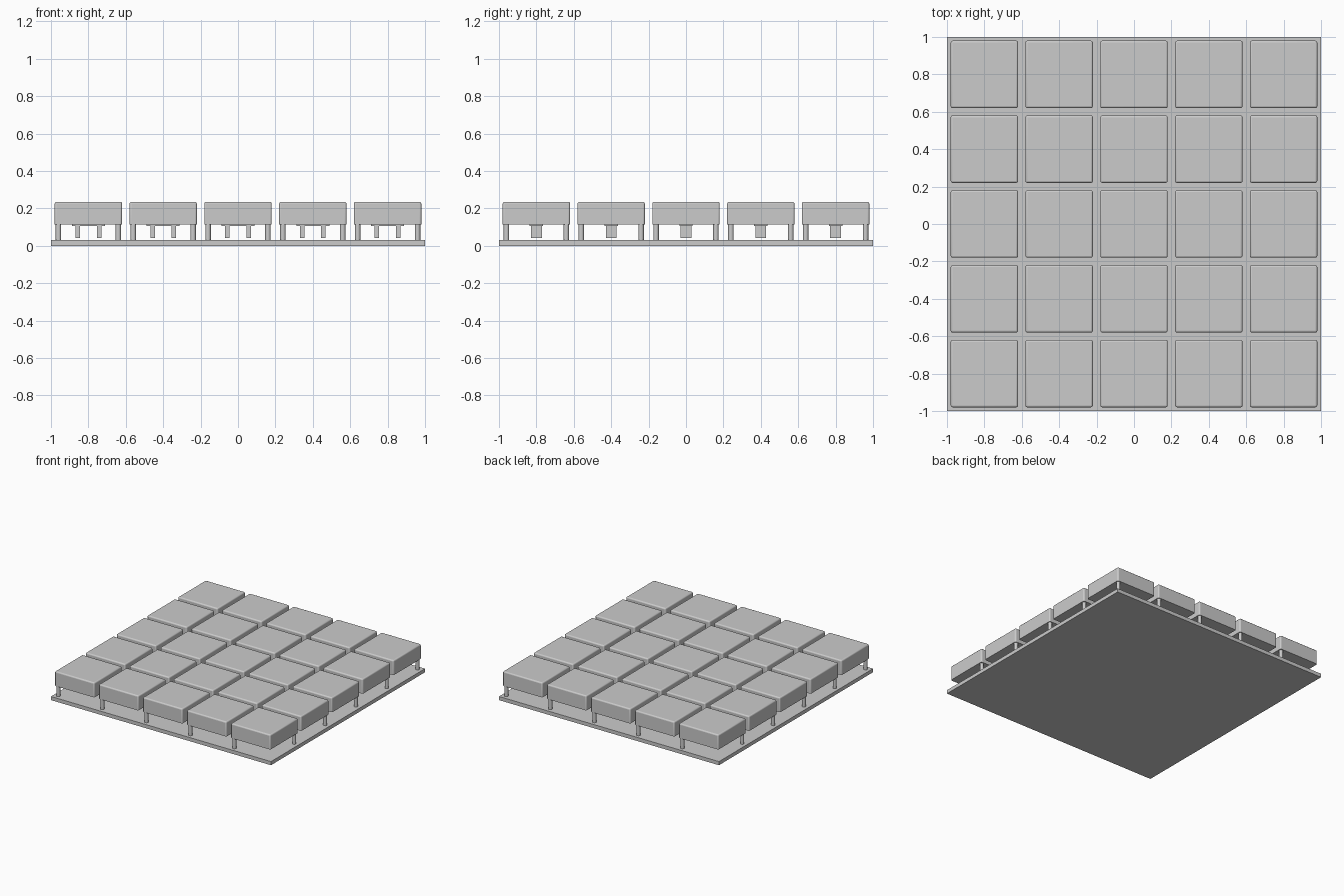
import bpy
import bmesh
from mathutils import Matrix

default = bpy.data.objects.get("Cube")
if default:
    bpy.data.objects.remove(default, do_unlink=True)

grey = bpy.data.materials.new("plain_grey")
grey.use_nodes = True
grey.diffuse_color = (0.6, 0.6, 0.6, 1)
grey.node_tree.nodes["Principled BSDF"].inputs["Base Color"].default_value = (0.6, 0.6, 0.6, 1)

PITCH = 0.4
BASE_TOP = 0.03
CAP_BOTTOM, CAP_TOP = 0.115, 0.235


def add_box(bm, x, y, half_x, half_y, z0, z1):
    size = Matrix.Diagonal((2 * half_x, 2 * half_y, z1 - z0, 1))
    place = Matrix.Translation((x, y, (z0 + z1) / 2))
    return bmesh.ops.create_cube(bm, size=1, matrix=place @ size)["verts"]


def make_mesh(name, bm):
    mesh = bpy.data.meshes.new(name)
    bm.to_mesh(mesh)
    bm.free()
    mesh.materials.append(grey)
    return mesh


def place_object(name, mesh, x=0, y=0):
    obj = bpy.data.objects.new(name, mesh)
    obj.location = (x, y, 0)
    bpy.context.collection.objects.link(obj)
    return obj


# Base plate
bm = bmesh.new()
add_box(bm, 0, 0, 1, 1, 0, BASE_TOP)
place_object("base_plate", make_mesh("base_plate", bm))

# Key cap: solid block, rounded on every edge except the bottom rim
bm = bmesh.new()
add_box(bm, 0, 0, 0.18, 0.18, CAP_BOTTOM, CAP_TOP)
rounded = [e for e in bm.edges if any(v.co.z > CAP_TOP - 0.01 for v in e.verts)]
bmesh.ops.bevel(bm, geom=rounded, offset=0.01, segments=3, profile=0.5, affect="EDGES")
for face in bm.faces:
    face.smooth = max(abs(c) for c in face.normal) < 0.999
cap = make_mesh("key_cap", bm)

# Stem: mounting plate with two prongs that stop short of the base
bm = bmesh.new()
add_box(bm, 0, 0, 0.088, 0.036, 0.107, CAP_BOTTOM)
for side in (-1, 1):
    add_box(bm, side * 0.057, 0, 0.012, 0.029, 0.042, 0.107)
stem = make_mesh("key_stem", bm)

# Legs: round posts under two diagonally opposite corners
bm = bmesh.new()
for side in (-1, 1):
    centre = Matrix.Translation((side * 0.16, side * 0.16, (BASE_TOP + CAP_BOTTOM) / 2))
    bmesh.ops.create_cone(bm, cap_ends=True, segments=24, radius1=0.0145, radius2=0.0145,
                          depth=CAP_BOTTOM - BASE_TOP, matrix=centre)
for face in bm.faces:
    face.smooth = abs(face.normal.z) < 0.5
for edge in bm.edges:
    edge.smooth = all(f.smooth for f in edge.link_faces)
legs = make_mesh("key_legs", bm)

# Five by five grid of keys
for row in range(-2, 3):
    for column in range(-2, 3):
        for name, mesh in (("key_cap", cap), ("key_stem", stem), ("key_legs", legs)):
            place_object(name, mesh, column * PITCH, row * PITCH)
